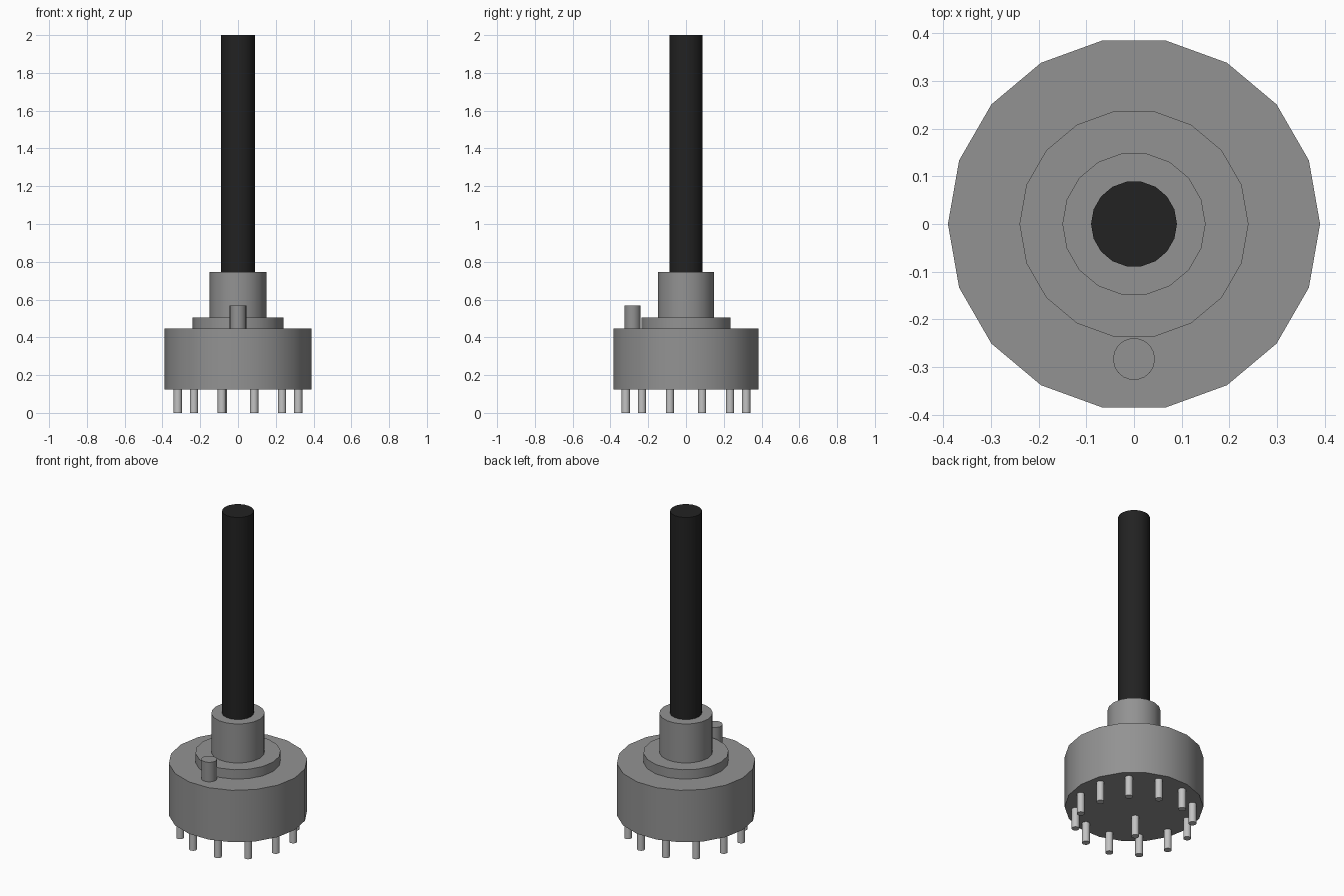
import bpy
from math import cos, sin, radians

SIDES = 18

cube = bpy.data.objects.get("Cube")
if cube:
    bpy.data.objects.remove(cube, do_unlink=True)


def material(name, value, roughness=0.6):
    mat = bpy.data.materials.new(name)
    mat.use_nodes = True
    colour = (value, value, value, 1)
    mat.diffuse_color = colour
    bsdf = mat.node_tree.nodes["Principled BSDF"]
    bsdf.inputs["Base Color"].default_value = colour
    bsdf.inputs["Roughness"].default_value = roughness
    return mat


def cylinder(name, radius, bottom, top, mat, x=0, y=0):
    """Upright cylinder with a corner on the x axis."""
    bpy.ops.mesh.primitive_cylinder_add(
        vertices=SIDES, radius=radius, depth=top - bottom,
        location=(x, y, (bottom + top) / 2), rotation=(0, 0, radians(90)))
    obj = bpy.context.object
    obj.name = name
    obj.data.materials.append(mat)
    bpy.ops.object.shade_smooth_by_angle(angle=radians(30))
    return obj


grey = material("housing grey", 0.29)
black = material("shaft black", 0.016)
silver = material("pin silver", 0.54)

# Housing, stepped collar and threaded neck
cylinder("housing", 0.39, 0.125, 0.447, grey)
cylinder("collar", 0.24, 0.447, 0.505, grey)
cylinder("neck", 0.15, 0.505, 0.747, grey)

# Locating peg on the front of the housing
cylinder("locating_peg", 0.044, 0.447, 0.568, grey, y=-0.283)

# Long turning shaft
cylinder("shaft", 0.09, 0.747, 2.0, black)

# Ring of contact pins and the off-centre common pin
for i in range(12):
    angle = radians(15 + 30 * i)
    cylinder(f"contact_pin_{i + 1}", 0.022, 0, 0.125, silver,
             0.33 * cos(angle), 0.33 * sin(angle))
cylinder("common_pin", 0.022, 0, 0.125, silver, -0.08, -0.085)
